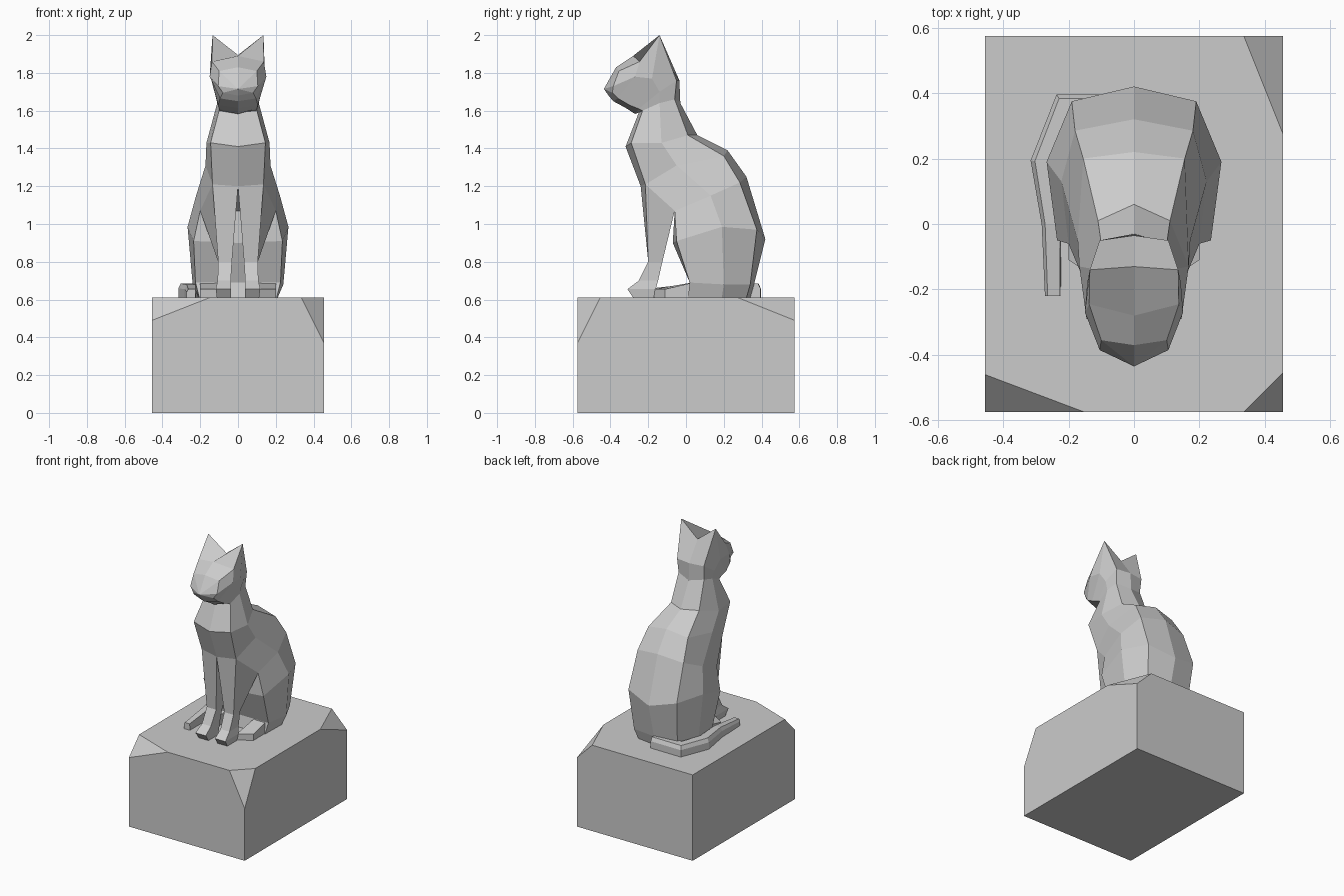
import bpy, bmesh
from mathutils import Vector
from math import radians

if "Cube" in bpy.data.objects:
    bpy.data.objects.remove(bpy.data.objects["Cube"])


def make_object(name, bm):
    bmesh.ops.recalc_face_normals(bm, faces=bm.faces)
    mesh = bpy.data.meshes.new(name)
    bm.to_mesh(mesh)
    bm.free()
    obj = bpy.data.objects.new(name, mesh)
    bpy.context.collection.objects.link(obj)
    return obj


def loft(name, rings, tip=None):
    """Bridge closed rings with flat faces; cap both ends, the last with an optional tip."""
    bm = bmesh.new()
    vs = [[bm.verts.new(p) for p in r] for r in rings]
    n = len(vs[0])
    for a, b in zip(vs, vs[1:]):
        for i in range(n):
            j = (i + 1) % n
            bm.faces.new((a[i], a[j], b[j], b[i]))
    bm.faces.new(vs[0])
    if tip:
        t = bm.verts.new(tip)
        for i in range(n):
            bm.faces.new((vs[-1][i], vs[-1][(i + 1) % n], t))
    else:
        bm.faces.new(vs[-1])
    return make_object(name, bm)


def sym_ring(front, a, b, c, back):
    """Full ring from centre points (y, z) and three right-hand side points."""
    return [(0, *front), a, b, c, (0, *back)] + [(-x, y, z) for x, y, z in (c, b, a)]


def mirror(obj):
    obj.modifiers.new("Mirror", 'MIRROR').use_clip = False


# Plinth: box with three chipped top corners
X, Y, Z = 0.455, 0.575, 0.61
chips = {(-1, -1): (0.305, 0.115, 0.12), (1, -1): (0.12, 0.12, 0.24), (1, 1): (0.12, 0.30, 0.12)}
bm = bmesh.new()
for sx in (-1, 1):
    for sy in (-1, 1):
        bm.verts.new((sx * X, sy * Y, 0))
        if (sx, sy) in chips:
            dx, dy, dz = chips[sx, sy]
            bm.verts.new((sx * (X - dx), sy * Y, Z))
            bm.verts.new((sx * X, sy * (Y - dy), Z))
            bm.verts.new((sx * X, sy * Y, Z - dz))
        else:
            bm.verts.new((sx * X, sy * Y, Z))
bmesh.ops.convex_hull(bm, input=bm.verts)
bmesh.ops.dissolve_limit(bm, angle_limit=radians(1), verts=bm.verts, edges=bm.edges)
make_object("plinth", bm)

# Torso: rings from the neck down to the haunches
neck = ((-0.25, 1.59), (0.10, -0.23, 1.60), (0.11, -0.14, 1.64), (0.10, -0.06, 1.66), (-0.03, 1.64))
torso = [
    neck,
    ((-0.32, 1.41), (0.145, -0.29, 1.43), (0.167, -0.13, 1.43), (0.11, 0.01, 1.47), (0.06, 1.47)),
    ((-0.24, 1.20), (0.135, -0.215, 1.21), (0.172, -0.05, 1.31), (0.155, 0.20, 1.36), (0.22, 1.39)),
    ((-0.06, 1.07), (0.20, -0.06, 1.07), (0.222, 0.13, 1.15), (0.18, 0.285, 1.22), (0.32, 1.25)),
    ((-0.07, 0.90), (0.235, -0.05, 0.91), (0.267, 0.19, 0.985), (0.19, 0.375, 0.97), (0.42, 0.92)),
    ((0.02, 0.69), (0.225, 0.02, 0.69), (0.24, 0.20, 0.68), (0.17, 0.34, 0.68), (0.36, 0.68)),
    ((0.00, 0.61), (0.205, 0.01, 0.61), (0.21, 0.19, 0.61), (0.15, 0.32, 0.61), (0.34, 0.61)),
]
loft("torso", [sym_ring(*r) for r in torso])

# Head: rings from the neck over the pointed ears to the nose
head = [
    neck,
    ((-0.27, 1.583), (0.10, -0.25, 1.61), (0.125, -0.14, 1.70), (0.105, -0.05, 1.76), (-0.035, 1.76)),
    ((-0.32, 1.615), (0.105, -0.30, 1.63), (0.143, -0.18, 1.77), (0.135, -0.14, 2.00), (-0.13, 1.895)),
    ((-0.385, 1.65), (0.095, -0.36, 1.665), (0.15, -0.27, 1.78), (0.137, -0.245, 1.86), (-0.28, 1.89)),
    ((-0.41, 1.68), (0.08, -0.39, 1.695), (0.105, -0.385, 1.73), (0.10, -0.355, 1.81), (-0.37, 1.83)),
]
loft("head", [sym_ring(*r) for r in head], tip=(0, -0.435, 1.715))

# Front legs with paws
leg = [[(0, -0.24, 1.20), (0.135, -0.215, 1.21), (0.20, -0.06, 1.07), (0.02, -0.06, 1.07)]]
for z, x0, x1, yf, yb in ((0.80, 0.032, 0.105, -0.20, -0.125), (0.70, 0.038, 0.108, -0.25, -0.148),
                          (0.655, 0.036, 0.118, -0.31, -0.16), (0.61, 0.036, 0.112, -0.28, -0.172)):
    leg.append([(x0, yf, z), (x1, yf, z), (x1, yb, z), (x0, yb, z)])
mirror(loft("front_legs", leg))

# Hind feet: low wedges
foot = [[(x, 0.06, 0.61), (x, 0.06, 0.695), (x, yt, 0.655), (x, yt, 0.61)]
        for x, yt in ((0.11, -0.17), (0.20, -0.11))]
mirror(loft("hind_feet", foot))

# Tail: tapering strip wrapped round the left side
path = [Vector(p) for p in ((0, 0.355), (-0.215, 0.36), (-0.278, 0.19), (-0.252, 0.0), (-0.248, -0.22))]
widths = (0.04, 0.042, 0.038, 0.030, 0.024)
heights = (0.075, 0.075, 0.075, 0.07, 0.045)
rings = []
for i, (p, w, h) in enumerate(zip(path, widths, heights)):
    d = (path[min(i + 1, 4)] - path[max(i - 1, 0)]).normalized()
    out = Vector((d.y, -d.x))
    if out.dot(p - Vector((0, 0.1))) < 0:
        out = -out
    rings.append([(*(p + out * w * k), Z + h * t)
                  for k, t in ((1, 0), (1, 0.65), (0.65, 1), (-0.9, 1), (-1, 0))])
loft("tail", rings)
